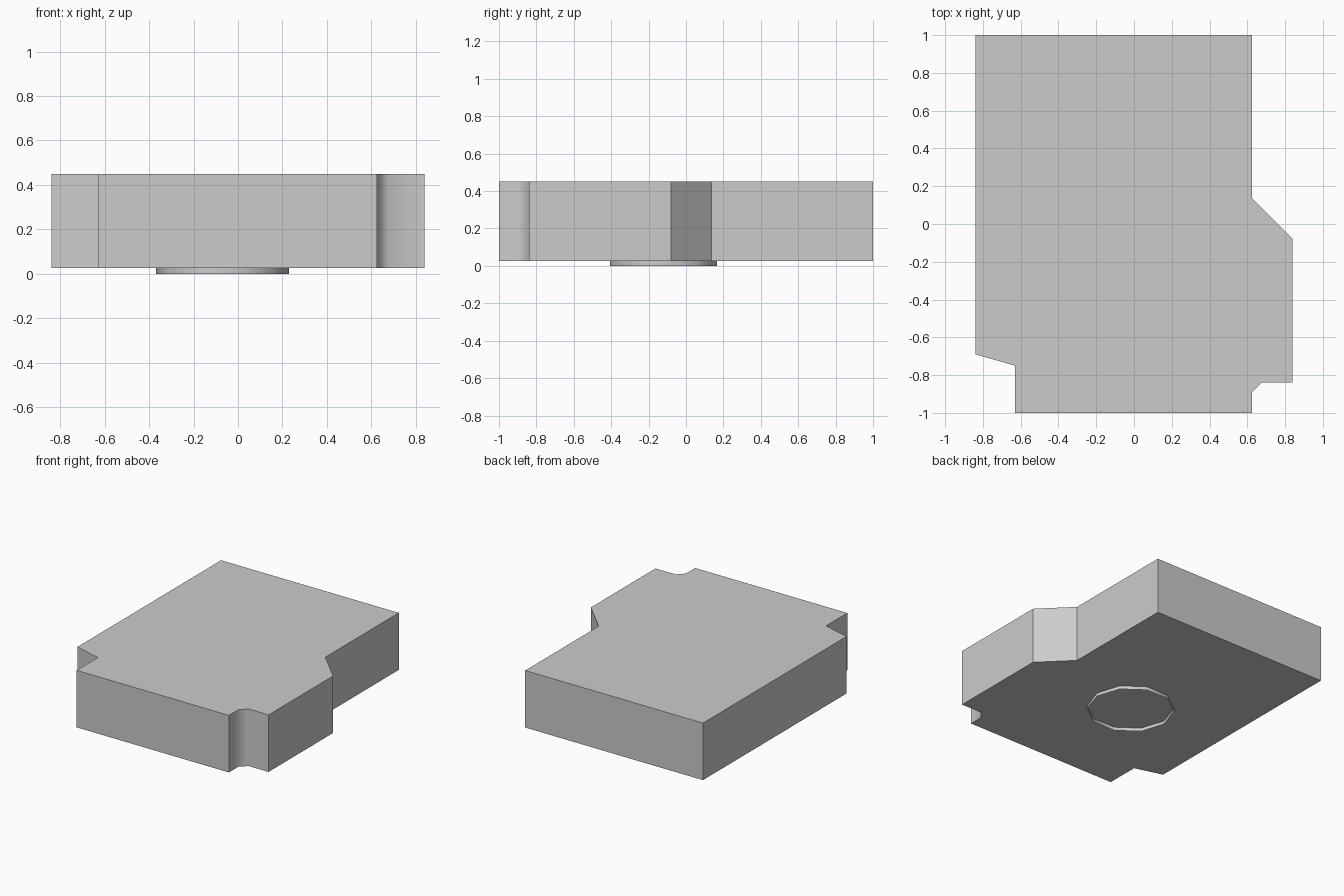
import bpy, bmesh, math
from mathutils import Matrix

if "Cube" in bpy.data.objects:
    bpy.data.objects.remove(bpy.data.objects["Cube"])


def add_object(name, bm):
    mesh = bpy.data.meshes.new(name)
    bm.to_mesh(mesh)
    bm.free()
    obj = bpy.data.objects.new(name, mesh)
    bpy.context.collection.objects.link(obj)
    return obj


Z_BOTTOM, Z_TOP = 0.025, 0.45

# Block outline, counter-clockwise seen from above
outline = [
    (-0.84, 1.0), (-0.84, -0.69), (-0.63, -0.75), (-0.63, -1.0),
    (0.625, -1.0), (0.625, -0.89), (0.675, -0.84), (0.84, -0.84),
    (0.84, -0.08), (0.625, 0.135), (0.625, 1.0),
]

# Main block: extruded outline
bm = bmesh.new()
base = bm.faces.new([bm.verts.new((x, y, Z_BOTTOM)) for x, y in outline])
top = bmesh.ops.extrude_face_region(bm, geom=[base], use_keep_orig=True)
bmesh.ops.translate(bm, vec=(0, 0, Z_TOP - Z_BOTTOM),
                    verts=[v for v in top["geom"] if isinstance(v, bmesh.types.BMVert)])
bmesh.ops.recalc_face_normals(bm, faces=bm.faces)

# Only the small inner corner of the notch is shaded round
soft = {(0.625, -0.89), (0.675, -0.84)}
for f in bm.faces:
    f.smooth = True
for e in bm.edges:
    a, b = e.verts
    upright = abs(a.co.z - b.co.z) > 0.1
    e.smooth = upright and (round(a.co.x, 3), round(a.co.y, 3)) in soft
add_object("main_block", bm)

# Thin ten-sided open collar underneath
bm = bmesh.new()
bmesh.ops.create_cone(
    bm, cap_ends=False, segments=10, radius1=0.30, radius2=0.30, depth=Z_BOTTOM,
    matrix=Matrix.Translation((-0.07, -0.12, Z_BOTTOM / 2)) @ Matrix.Rotation(math.pi / 2, 4, "Z"))
for f in bm.faces:
    f.smooth = True
add_object("bottom_collar", bm)
